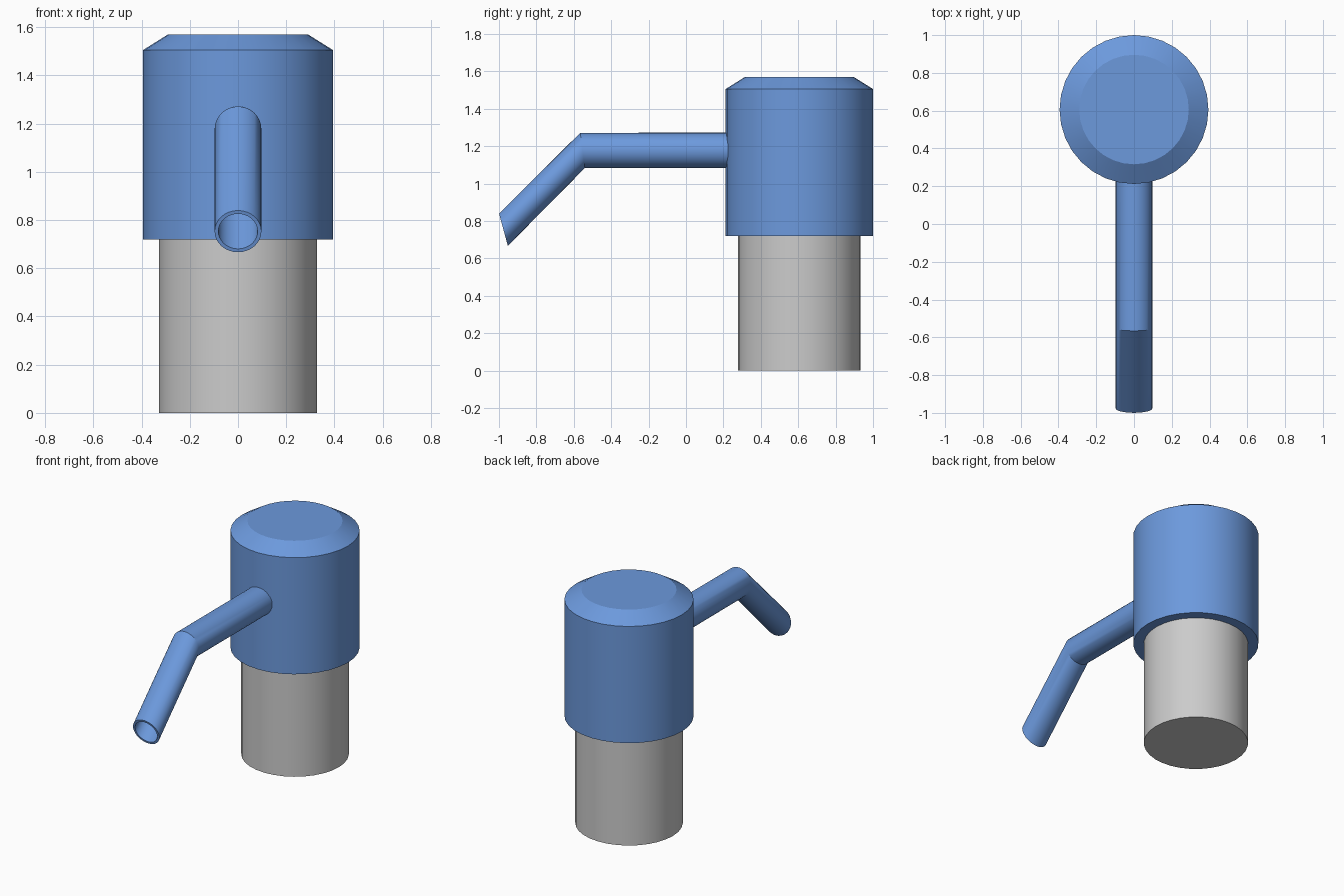
import bpy, bmesh, math
from math import cos, sin, tau, radians

if "Cube" in bpy.data.objects:
    bpy.data.objects.remove(bpy.data.objects["Cube"])

SIDES = 32
AXIS_Y = 0.606

blue = bpy.data.materials.new("blue_plastic")
blue.diffuse_color = (0.15, 0.32, 0.72, 1)
blue.use_nodes = True
blue.node_tree.nodes["Principled BSDF"].inputs["Base Color"].default_value = blue.diffuse_color


def loft(name, rings, material=None):
    """Skin a list of elliptical rings, each (centre y, z), (half axis y, z), x radius."""
    bm = bmesh.new()
    loops = []
    for (cy, cz), (ay, az), rx in rings:
        loops.append([bm.verts.new((rx * cos(tau * i / SIDES),
                                    cy + ay * sin(tau * i / SIDES),
                                    cz + az * sin(tau * i / SIDES))) for i in range(SIDES)])
    for a, b in zip(loops, loops[1:]):
        for i in range(SIDES):
            j = (i + 1) % SIDES
            bm.faces.new((a[i], a[j], b[j], b[i]))
    bm.faces.new(loops[0])
    bm.faces.new(loops[-1])
    bmesh.ops.recalc_face_normals(bm, faces=bm.faces)
    mesh = bpy.data.meshes.new(name)
    bm.to_mesh(mesh)
    bm.free()
    obj = bpy.data.objects.new(name, mesh)
    bpy.context.collection.objects.link(obj)
    if material:
        mesh.materials.append(material)
    bpy.ops.object.select_all(action='DESELECT')
    obj.select_set(True)
    bpy.context.view_layer.objects.active = obj
    bpy.ops.object.shade_smooth_by_angle(angle=radians(30))
    return obj


def turned(profile):
    """Upright circular rings from (radius, z) pairs."""
    return [((AXIS_Y, z), (r, 0), r) for r, z in profile]


def pipe(scale, stations):
    return [(c, (h[0] * scale, h[1] * scale), 0.097 * scale) for c, h in stations]


# Grey collar below and bevelled pump head above
loft("base", turned([(0.328, 0), (0.328, 0.72)]))
loft("pump_head", turned([(0.394, 0.72), (0.394, 1.505), (0.29, 1.57)]), blue)

# Bent spout: outer skin to the mouth, then back inside as a hollow bore
root = ((0.27, 1.177), (0, 0.095))
bend = ((-0.553, 1.177), (-0.0125, 0.094))
mouth = ((-0.976, 0.753), (-0.0235, 0.0865))
loft("spout", pipe(1, [root, bend, mouth]) + pipe(0.84, [mouth, bend]), blue)
